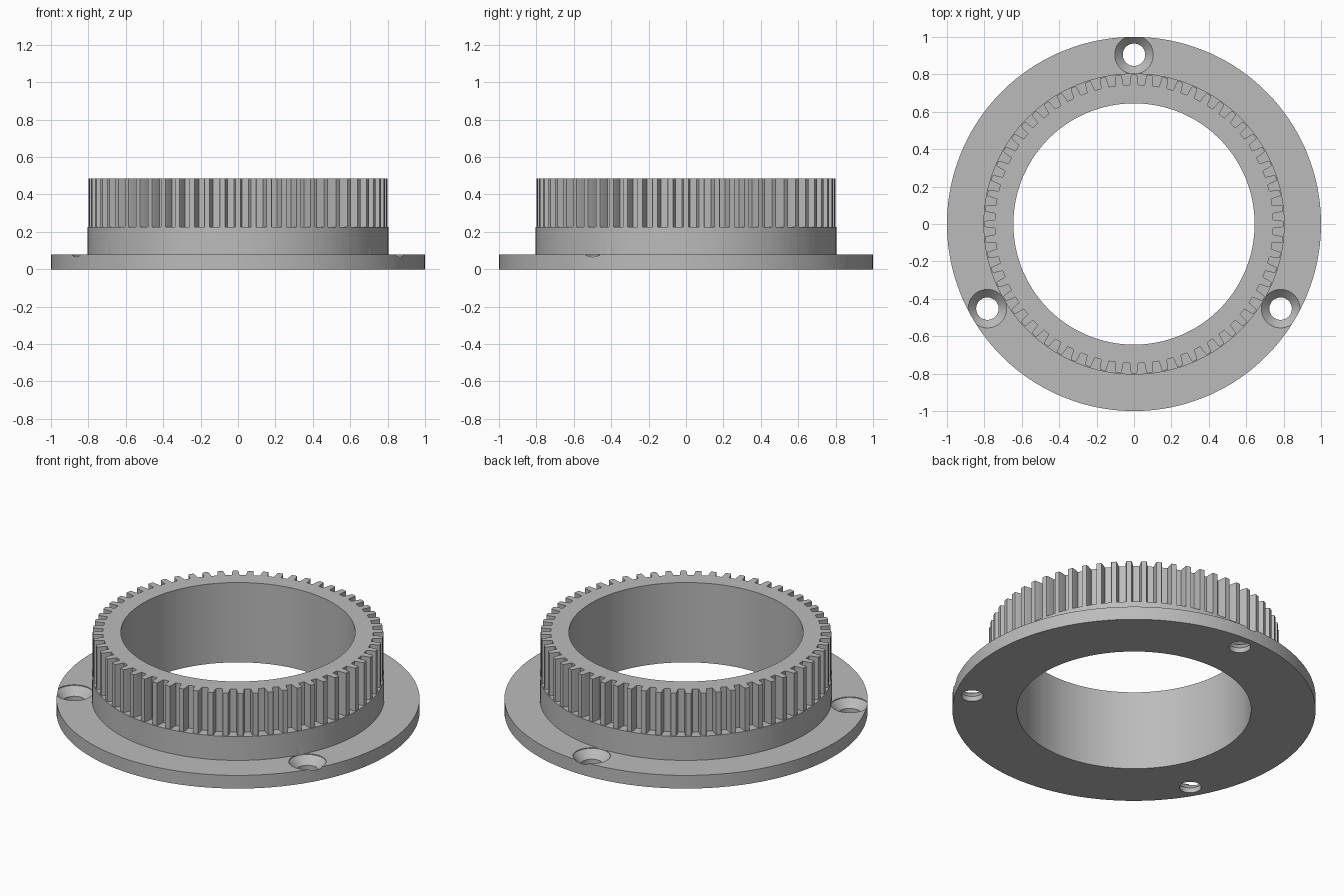
import bpy
import bmesh
import math

if "Cube" in bpy.data.objects:
    bpy.data.objects.remove(bpy.data.objects["Cube"], do_unlink=True)

TEETH = 60
BORE, COLLAR, FLANGE = 0.645, 0.805, 1.0
FLANGE_TOP, COLLAR_TOP, GEAR_TOP = 0.08, 0.225, 0.485

grey = bpy.data.materials.new("plain grey")
grey.use_nodes = True
grey.diffuse_color = (0.5, 0.5, 0.5, 1)
grey.node_tree.nodes["Principled BSDF"].inputs["Base Color"].default_value = (0.5, 0.5, 0.5, 1)


def link_mesh(name, bm):
    bmesh.ops.recalc_face_normals(bm, faces=bm.faces)
    mesh = bpy.data.meshes.new(name)
    bm.to_mesh(mesh)
    bm.free()
    mesh.materials.append(grey)
    obj = bpy.data.objects.new(name, mesh)
    bpy.context.collection.objects.link(obj)
    return obj


def add_loop(bm, angles, radii, z, cx=0, cy=0):
    return [bm.verts.new((cx + r * math.cos(a), cy + r * math.sin(a), z))
            for a, r in zip(angles, radii)]


def bridge(bm, low, high):
    n = len(low)
    for i in range(n):
        j = (i + 1) % n
        bm.faces.new((low[i], low[j], high[j], high[i]))


# One tooth as (degrees from its centre, radius), repeated around the ring
tooth = [(-1.65, 0.745), (-1.25, 0.79), (-1.0, 0.8),
         (1.0, 0.8), (1.25, 0.79), (1.65, 0.745)]
angles, gear = [], []
for t in range(TEETH):
    for offset, radius in tooth:
        angles.append(math.radians(t * 360 / TEETH + offset))
        gear.append(radius)


def circle(r):
    return [r] * len(angles)


# Ring body: bore, flange, collar and toothed rim as one closed surface
bm = bmesh.new()
section = [(circle(BORE), 0), (circle(FLANGE), 0),
           (circle(FLANGE), FLANGE_TOP), (circle(COLLAR), FLANGE_TOP),
           (circle(COLLAR), COLLAR_TOP), (gear, COLLAR_TOP),
           (gear, GEAR_TOP), (circle(BORE), GEAR_TOP)]
loops = [add_loop(bm, angles, radii, z) for radii, z in section]
for k, loop in enumerate(loops):
    bridge(bm, loop, loops[(k + 1) % len(loops)])
ring = link_mesh("toothed_flange_ring", bm)

# Countersunk screw holes, three around the flange
bm = bmesh.new()
steps = [2 * math.pi * i / 48 for i in range(48)]
for degrees in (90, 210, 330):
    a = math.radians(degrees)
    cx, cy = 0.905 * math.cos(a), 0.905 * math.sin(a)
    loops = [add_loop(bm, steps, [r] * 48, z, cx, cy)
             for r, z in ((0.06, -0.1), (0.06, 0.03), (0.103, 0.075), (0.103, 0.115))]
    for low, high in zip(loops, loops[1:]):
        bridge(bm, low, high)
    bm.faces.new(loops[0])
    bm.faces.new(loops[-1])
cutter = link_mesh("screw_hole_cutter", bm)
cutter.hide_render = True

cut = ring.modifiers.new("screw holes", "BOOLEAN")
cut.operation = "DIFFERENCE"
cut.solver = "EXACT"
cut.object = cutter

bpy.ops.object.select_all(action="DESELECT")
ring.select_set(True)
bpy.context.view_layer.objects.active = ring
bpy.ops.object.modifier_apply(modifier=cut.name)
bpy.data.objects.remove(cutter, do_unlink=True)
bpy.ops.object.shade_smooth_by_angle(angle=math.radians(20))
